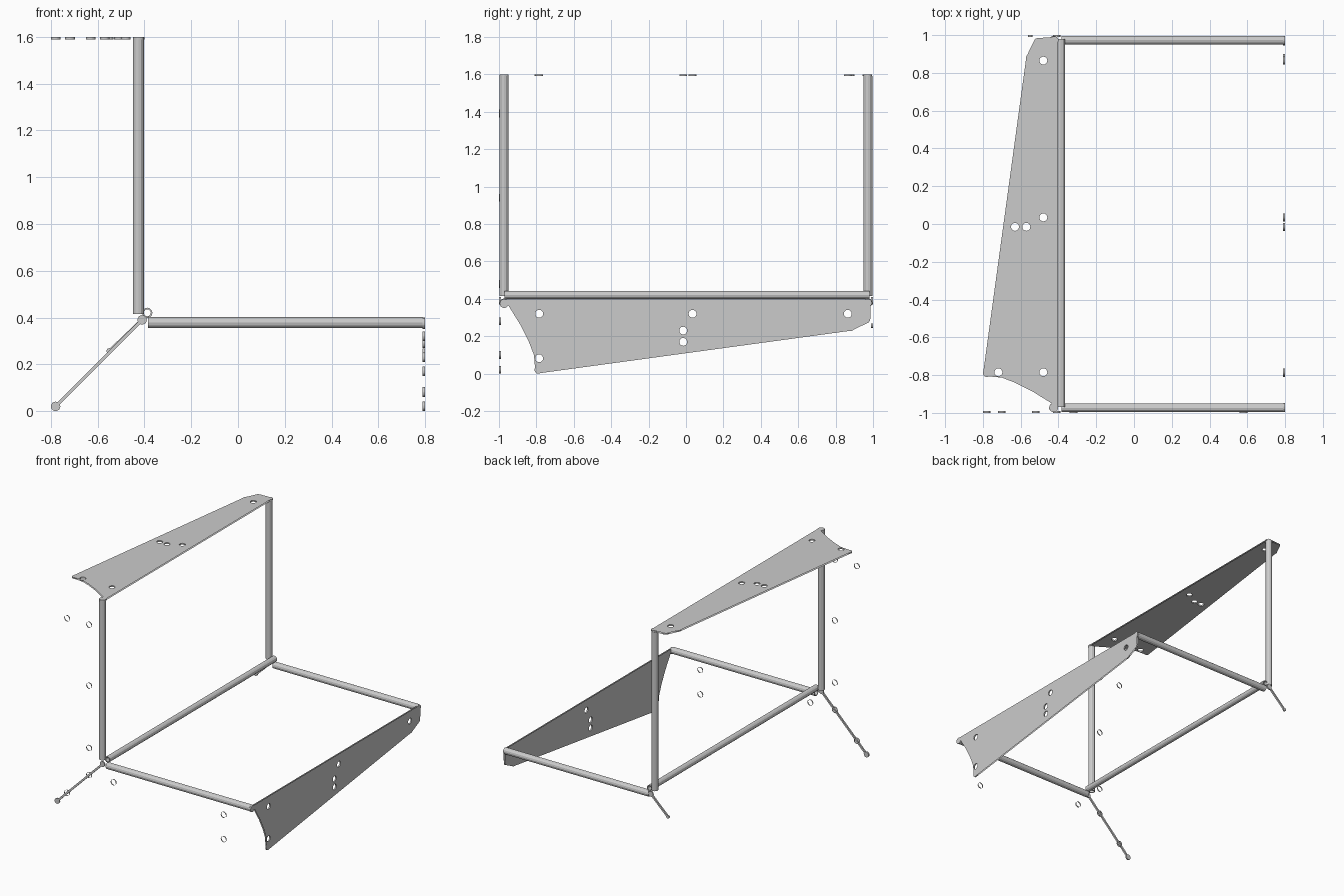
import bpy, bmesh
from math import cos, sin, pi
from mathutils import Vector

if "Cube" in bpy.data.objects:
    bpy.data.objects.remove(bpy.data.objects["Cube"])

T = 0.01  # sheet thickness


def finish(name, bm):
    mesh = bpy.data.meshes.new(name)
    bm.to_mesh(mesh)
    bm.free()
    ob = bpy.data.objects.new(name, mesh)
    bpy.context.collection.objects.link(ob)
    return ob


def circle(u, v, r, n=20):
    return [(u + r * cos(2 * pi * i / n), v + r * sin(2 * pi * i / n)) for i in range(n)]


def wall(bm, pts, place):
    # open band through the sheet thickness
    lo = [bm.verts.new(place(u, v, 0)) for u, v in pts]
    hi = [bm.verts.new(place(u, v, T)) for u, v in pts]
    n = len(pts)
    for i in range(n):
        j = (i + 1) % n
        bm.faces.new((lo[i], lo[j], hi[j], hi[i]))
    return lo, hi


def disc(bm, u, v, r, place):
    lo, hi = wall(bm, circle(u, v, r), place)
    bm.faces.new(lo[::-1])
    bm.faces.new(hi)


def sheet(bm, loops, place, t):
    edges = []
    for pts in loops:
        vs = [bm.verts.new(place(u, v, t)) for u, v in pts]
        edges += [bm.edges.new((vs[i], vs[(i + 1) % len(vs)])) for i in range(len(vs))]
    bmesh.ops.triangle_fill(bm, edges=edges, use_beauty=True, use_dissolve=False)


def tube(name, a, b, ro=0.0235, ri=0.017, n=12):
    # hollow tube with open bore
    a, b = Vector(a), Vector(b)
    q = (b - a).to_track_quat('Z', 'Y')
    length = (b - a).length
    bm = bmesh.new()
    rings = []
    for r, h in ((ro, 0), (ro, length), (ri, length), (ri, 0)):
        rings.append([bm.verts.new(a + q @ Vector((x, y, h)))
                      for x, y in circle(0, 0, r, n)])
    for k in range(4):
        p, s = rings[k], rings[(k + 1) % 4]
        for i in range(n):
            j = (i + 1) % n
            bm.faces.new((p[i], p[j], s[j], s[i]))
    return finish(name, bm)


# tubular frame
for side, y in (("front", -0.973), ("back", 0.973)):
    tube(side + "_post", (-0.426, y, 0.415), (-0.426, y, 1.59))
    tube(side + "_rail", (-0.385, y, 0.378), (0.79, y, 0.378))
tube("corner_rail", (-0.388, -0.97, 0.42), (-0.388, 0.98, 0.42), 0.022, 0.015)

# tapered end plates: (along y, distance outward from the frame)
outline = [(-0.965, 0.005), (-0.95, 0.035), (-0.885, 0.14), (-0.84, 0.23), (-0.813, 0.3),
           (-0.807, 0.37), (-0.8, 0.394), (-0.785, 0.398), (0.885, 0.17), (0.9, 0.163),
           (0.977, 0.126), (0.985, 0.11), (0.988, 0.025), (0.978, 0.005)]
holes = [(-0.785, 0.08), (0.035, 0.08), (0.865, 0.08),
         (-0.785, 0.318), (-0.015, 0.17), (-0.015, 0.23)]
corners = [(-0.972, 0.025, 0.024), (0.972, 0.022, 0.022), (-0.79, 0.38, 0.02),
           (0.88, 0.152, 0.02), (0.964, 0.11, 0.02)]


def end_plate(name, place):
    bm = bmesh.new()
    rims = [circle(u, v, 0.021) for u, v in holes]
    for t in (0, T):
        sheet(bm, [outline] + rims, place, t)
    for r in rims:
        wall(bm, r, place)
    for u, v, r in corners:
        disc(bm, u, v, r, place)
    return finish(name, bm)


end_plate("top_plate", lambda u, d, t: (-0.4 - d, u, 1.6 - t))
end_plate("right_plate", lambda u, d, t: (0.8 - t, u, 0.4 - d))


# diagonal corner strips in the two end planes
def strip(name, place, end):
    start = (-0.41, 0.39)
    w = 0.005
    pts = [(start[0] - w, start[1] + w), (end[0] - w, end[1] + w),
           (end[0] + w, end[1] - w), (start[0] + w, start[1] - w)]
    bm = bmesh.new()
    for t in (0, T):
        bm.faces.new([bm.verts.new(place(u, v, t)) for u, v in pts])
    disc(bm, *start, 0.02, place)
    disc(bm, *end, 0.02 if end[1] < 0.1 else 0.012, place)
    return finish(name, bm)


def front(u, v, t):
    return (u, -1 + t, v)


strip("front_strip", front, (-0.78, 0.02))
strip("back_strip", lambda u, v, t: (u, 1 - t, v), (-0.55, 0.257))

# free eyelet rings in the front plane
bm = bmesh.new()
for u, v in ((-0.52, 0.28), (-0.70, 0.10), (-0.52, 0.48), (-0.32, 0.28), (-0.52, 0.94),
             (-0.52, 1.39), (-0.70, 1.39), (0.58, 0.28), (0.58, 0.10)):
    wall(bm, circle(u, v, 0.021), front)
finish("eyelet_rings", bm)
